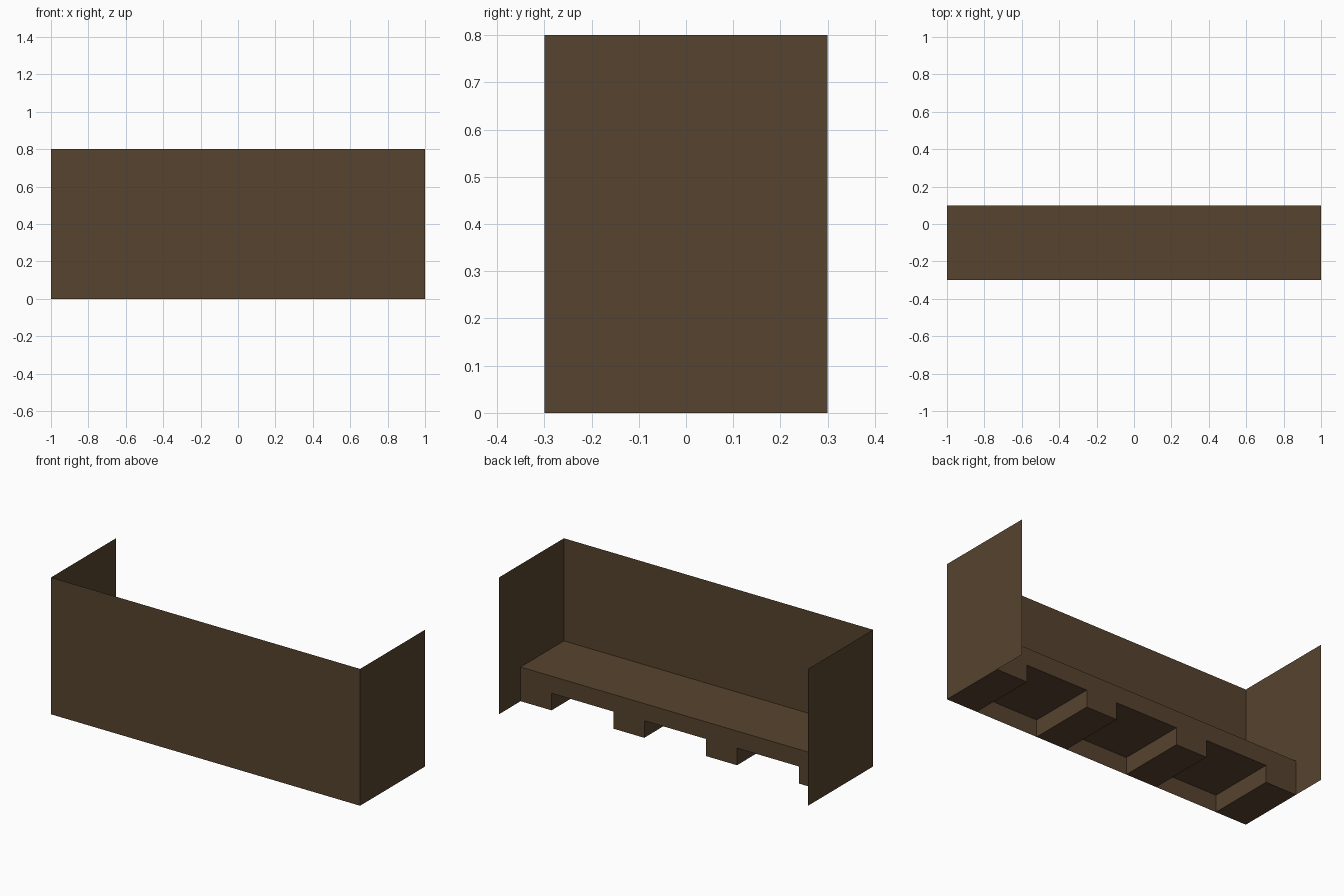
import bpy, bmesh

if "Cube" in bpy.data.objects:
    bpy.data.objects.remove(bpy.data.objects["Cube"])

wood = bpy.data.materials.new("dark brown wood")
wood.diffuse_color = (0.095, 0.057, 0.028, 1)
wood.use_nodes = True
wood.node_tree.nodes["Principled BSDF"].inputs["Base Color"].default_value = wood.diffuse_color

W, FRONT, BACK, EDGE = 1.0, -0.3, 0.3, 0.1


def add_object(name, bm):
    mesh = bpy.data.meshes.new(name)
    bm.to_mesh(mesh)
    bm.free()
    mesh.materials.append(wood)
    obj = bpy.data.objects.new(name, mesh)
    bpy.context.collection.objects.link(obj)


def sheet(name, a, b, z=0.8):
    """Upright paper-thin panel over the ground line a-b."""
    bm = bmesh.new()
    bm.faces.new([bm.verts.new(p) for p in
                  ((*a, 0), (*b, 0), (*b, z), (*a, z))])
    add_object(name, bm)


# Screen panels: front and both sides
sheet("front_panel", (-W, FRONT), (W, FRONT))
sheet("right_panel", (W, FRONT), (W, BACK))
sheet("left_panel", (-W, BACK), (-W, FRONT))

# Shelf with four feet: notched profile extruded in depth
profile = [(W, 0.2), (-W, 0.2), (-W, 0)]
for i in range(3):
    x = -0.8 + 0.6 * i
    profile += [(x, 0), (x, 0.1), (x + 0.4, 0.1), (x + 0.4, 0)]
profile.append((W, 0))

bm = bmesh.new()
face = bm.faces.new([bm.verts.new((x, FRONT, z)) for x, z in profile])
new = bmesh.ops.extrude_face_region(bm, geom=[face])["geom"]
bmesh.ops.translate(bm, vec=(0, EDGE - FRONT, 0),
                    verts=[v for v in new if isinstance(v, bmesh.types.BMVert)])
bmesh.ops.recalc_face_normals(bm, faces=bm.faces)
# Drop faces that would coincide with the panels
hidden = [f for f in bm.faces
          if all(abs(v.co.y - FRONT) < 1e-4 for v in f.verts)
          or all(abs(abs(v.co.x) - W) < 1e-4 for v in f.verts)
          and abs(f.normal.x) > 0.9]
bmesh.ops.delete(bm, geom=hidden, context='FACES')
add_object("shelf_with_feet", bm)
